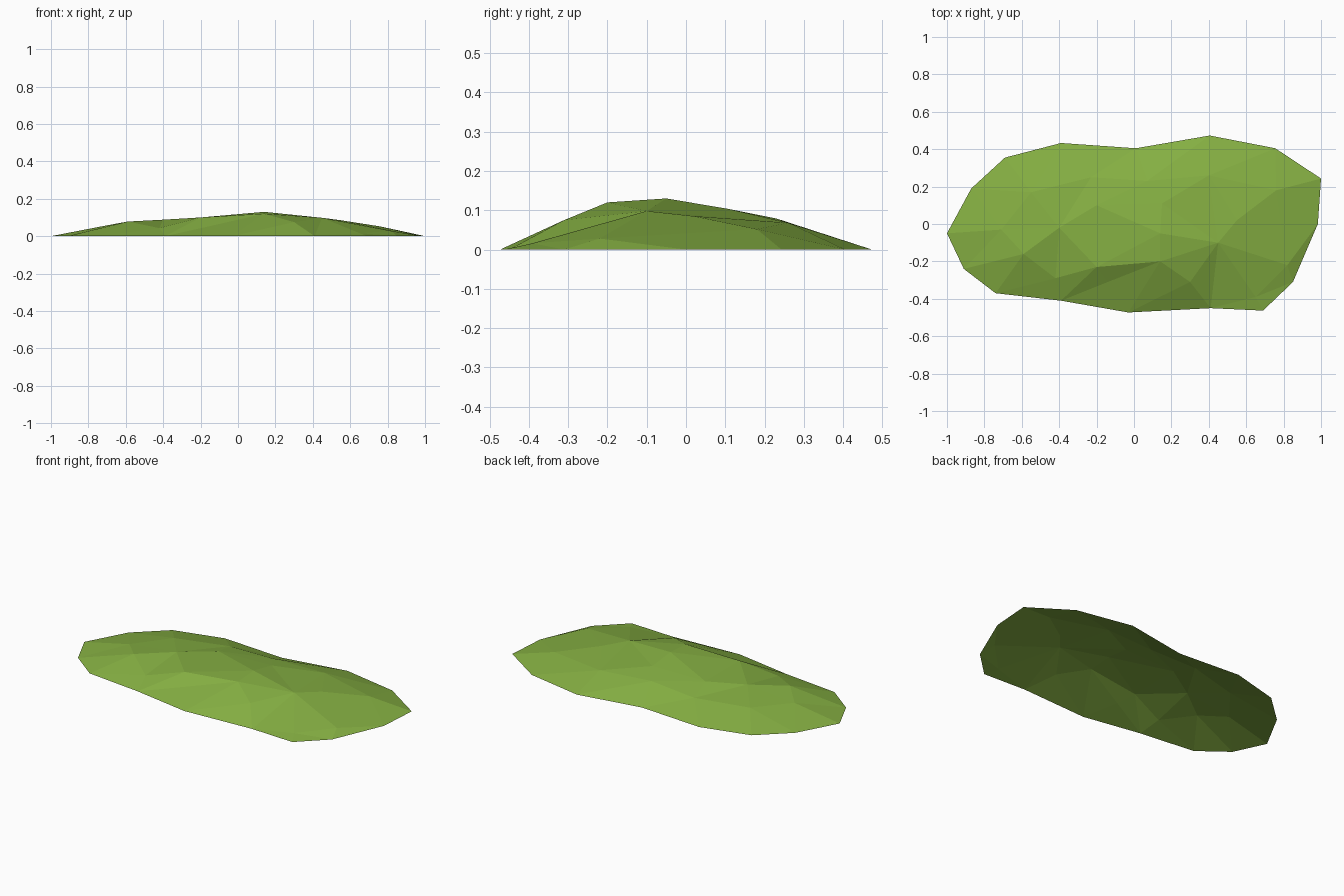
import bpy
from mathutils import Vector
from mathutils.geometry import delaunay_2d_cdt

if "Cube" in bpy.data.objects:
    bpy.data.objects.remove(bpy.data.objects["Cube"])

# Ground outline of the mound (counter-clockwise, z = 0)
rim = [(-1, -.05), (-.91, -.24), (-.74, -.37), (-.39, -.41), (-.03, -.473),
       (.41, -.45), (.69, -.463), (.85, -.31), (.983, 0), (1, .243),
       (.755, .405), (.405, .473), (.01, .405), (-.39, .433), (-.69, .355), (-.87, .19)]

# Surface heights: steep front ridge, then a long gentle fall to the back
hills = [(-.59, -.16, .078), (-.2, -.23, .10), (.14, -.2, .12), (.14, -.05, .13),
         (-.42, -.29, .043), (-.14, -.31, .056), (.3, -.31, .075), (.65, -.39, .016),
         (.82, -.22, .028), (.55, .02, .085), (.76, .18, .052), (-.71, -.03, .056),
         (-.4, -.02, .088), (-.2, .1, .10), (.15, .11, .103), (.45, -.1, .098),
         (-.23, .25, .065), (.07, .23, .079), (.4, .26, .068), (-.55, .17, .06)]

# Triangulate inside the outline and lift each corner to its height
points = [Vector((x, y)) for x, y in rim] + [Vector(h[:2]) for h in hills]
heights = [0] * len(rim) + [h[2] for h in hills]
edges = [(i, (i + 1) % len(rim)) for i in range(len(rim))]
flat, _, tris, origin, _, _ = delaunay_2d_cdt(points, edges, [], 1, 1e-5)
verts = [(p.x, p.y, heights[origin[i][0]]) for i, p in enumerate(flat)]

mesh = bpy.data.meshes.new("grass_mound")
mesh.from_pydata(verts, [], tris)
mesh.update()
if mesh.polygons[0].normal.z < 0:
    mesh.flip_normals()

# Grass colour, open underside, flat faces
grass = bpy.data.materials.new("grass green")
grass.diffuse_color = (.235, .43, .055, 1)
grass.use_nodes = True
grass.node_tree.nodes["Principled BSDF"].inputs["Base Color"].default_value = grass.diffuse_color
mesh.materials.append(grass)
mound = bpy.data.objects.new("grass_mound", mesh)
bpy.context.collection.objects.link(mound)
